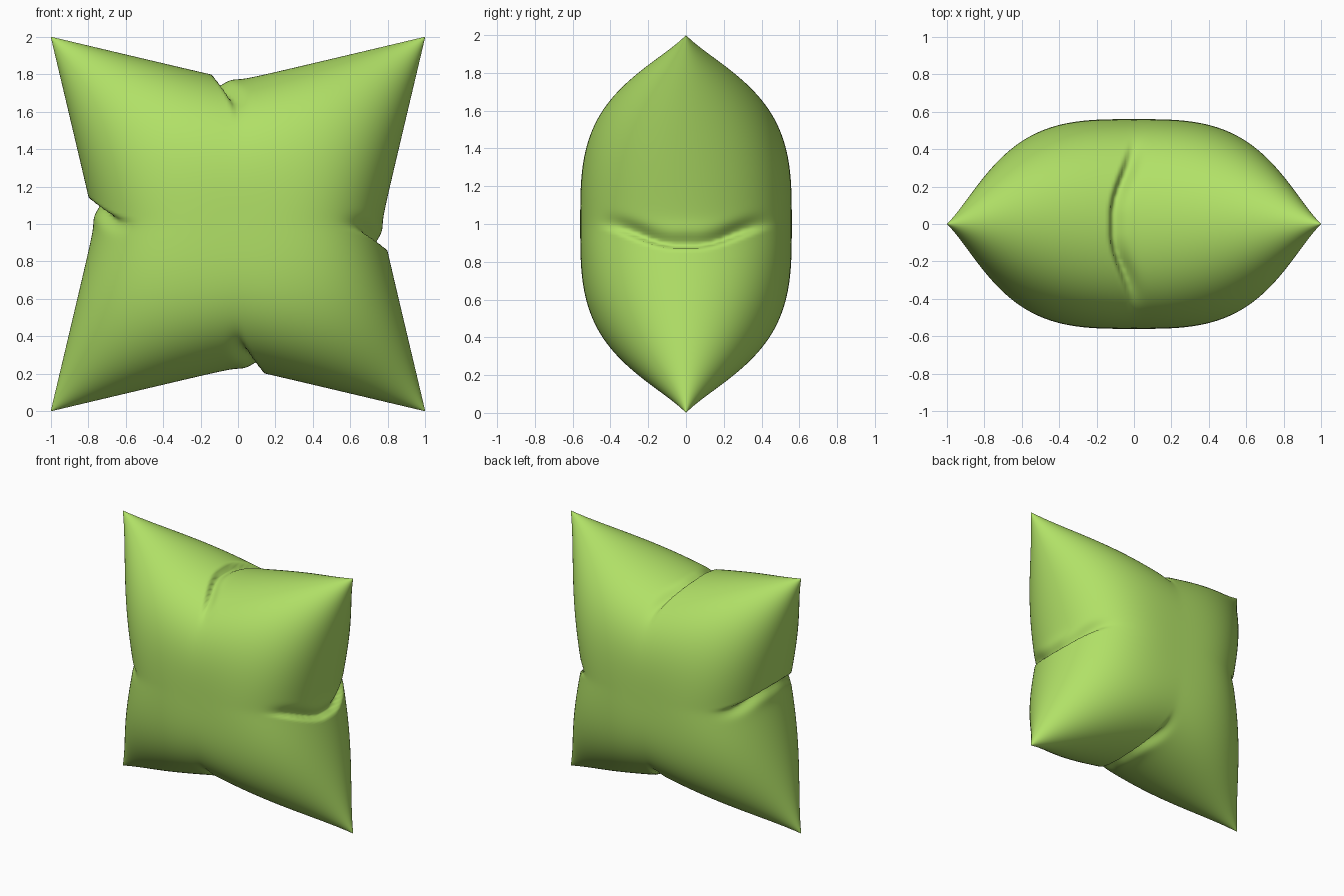
import bpy, bmesh, math

if "Cube" in bpy.data.objects:
    bpy.data.objects.remove(bpy.data.objects["Cube"])

N = 200            # grid steps across one cloth panel
HALF = 0.56        # half thickness of the stuffed middle
PINCH = 0.237      # how far the edge middles are drawn in


def smoothstep(a, b, x):
    t = min(1.0, max(0.0, (x - a) / (b - a)))
    return t * t * (3 - 2 * t)


def pull(t):
    # near-linear draw-in of an edge, softened at its middle
    return 1 - PINCH * max(0.0, 1 - math.sqrt(t * t + 0.002))


def panel_point(i, j, side):
    s = math.sin(math.pi * (i / N - 0.5))
    t = math.sin(math.pi * (j / N - 0.5))
    fill = max(0.0, 1 - abs(s) ** 3.3) * max(0.0, 1 - abs(t) ** 3.3)
    slim = 1 - 0.5 * (s * t) ** 2          # slimmer corner horns
    return (s * pull(t), side * HALF * slim * fill ** 0.5, t * pull(s))


def fold_depth(co):
    # one pinched fold at the middle of each of the four edges
    x, y, z = co
    depth = 0.0
    for e, o in ((-x, z), (x, -z), (z, -x), (-z, x)):
        if o < 0.3:
            continue
        centre = 0.105 * (1 - smoothstep(0.05, 0.5, abs(y)))
        mask = (1 - smoothstep(0.2, 0.5, abs(y))) * smoothstep(0.4, 0.68, o)
        d = e - centre
        width = 0.016 if d > 0 else 0.05
        depth += mask * 0.055 * math.exp(-(d / width) ** 2)
    return depth


# two stuffed panels joined along a shared seam
bm = bmesh.new()
seam = {}
for side in (-1, 1):
    grid = {}
    for i in range(N + 1):
        for j in range(N + 1):
            if i in (0, N) or j in (0, N):
                if (i, j) not in seam:
                    seam[i, j] = bm.verts.new(panel_point(i, j, 0))
                grid[i, j] = seam[i, j]
            else:
                grid[i, j] = bm.verts.new(panel_point(i, j, side))
    for i in range(N):
        for j in range(N):
            q = [grid[i, j], grid[i + 1, j], grid[i + 1, j + 1], grid[i, j + 1]]
            bm.faces.new(q if side < 0 else q[::-1])
bm.normal_update()

# press the folds in along the surface normals
moves = [(v, v.normal * fold_depth(v.co)) for v in bm.verts]
for v, m in moves:
    v.co -= m
    v.co.z += 1.0
for f in bm.faces:
    f.smooth = True

mesh = bpy.data.meshes.new("pillow")
bm.to_mesh(mesh)
bm.free()
pillow = bpy.data.objects.new("pillow", mesh)
bpy.context.collection.objects.link(pillow)

green = bpy.data.materials.new("leaf green")
green.diffuse_color = (0.44, 0.75, 0.135, 1)
green.use_nodes = True
green.node_tree.nodes["Principled BSDF"].inputs["Base Color"].default_value = green.diffuse_color
mesh.materials.append(green)
